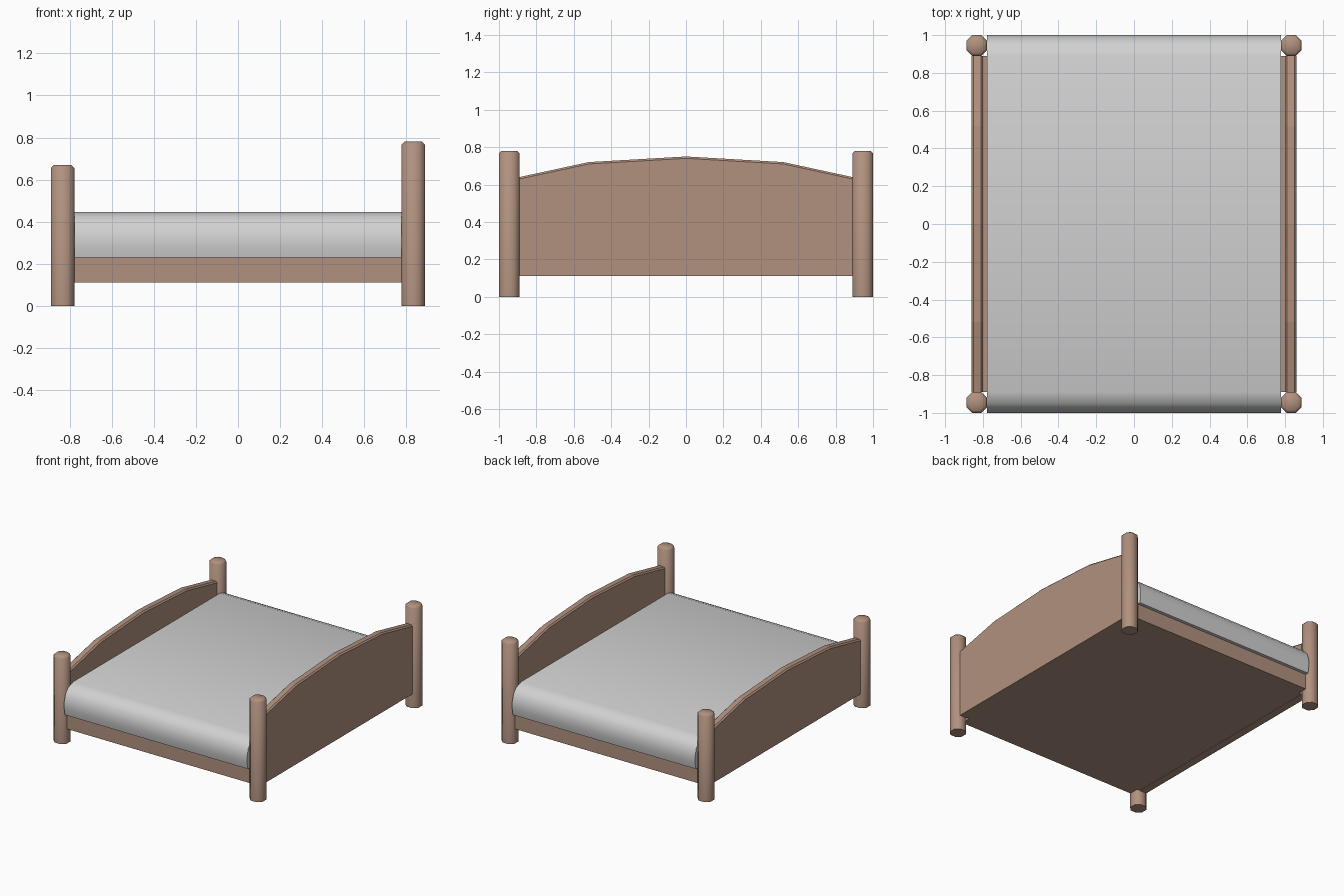
import bpy
import bmesh
import math
from mathutils import Vector

cube = bpy.data.objects.get("Cube")
if cube:
    bpy.data.objects.remove(cube, do_unlink=True)


def material(name, color):
    mat = bpy.data.materials.new(name)
    mat.use_nodes = True
    mat.diffuse_color = color
    mat.node_tree.nodes["Principled BSDF"].inputs["Base Color"].default_value = color
    return mat


wood = material("brown wood", (0.44, 0.285, 0.212, 1))
cloth = material("light grey cloth", (0.64, 0.64, 0.64, 1))


def finish(bm, name, mat, smooth_angle=None):
    bmesh.ops.recalc_face_normals(bm, faces=bm.faces)
    mesh = bpy.data.meshes.new(name)
    bm.to_mesh(mesh)
    bm.free()
    mesh.materials.append(mat)
    obj = bpy.data.objects.new(name, mesh)
    bpy.context.collection.objects.link(obj)
    if smooth_angle:
        bpy.ops.object.select_all(action="DESELECT")
        obj.select_set(True)
        bpy.context.view_layer.objects.active = obj
        bpy.ops.object.shade_smooth_by_angle(angle=math.radians(smooth_angle))
    return obj


def extrude_profile(points, x0, x1):
    """Closed (y, z) outline swept along x."""
    bm = bmesh.new()
    face = bm.faces.new([bm.verts.new((x0, y, z)) for y, z in points])
    result = bmesh.ops.extrude_face_region(bm, geom=[face])
    moved = [v for v in result["geom"] if isinstance(v, bmesh.types.BMVert)]
    bmesh.ops.translate(bm, verts=moved, vec=Vector((x1 - x0, 0, 0)))
    return bm


def box(name, half_x, half_y, z0, z1, mat):
    outline = [(-half_y, z0), (half_y, z0), (half_y, z1), (-half_y, z1)]
    return finish(extrude_profile(outline, -half_x, half_x), name, mat)


def post(name, x, y, height):
    """Square post with chamfered corners and a chamfered top."""
    def ring(half, z):
        cut = half * 0.45
        flat = [(half, cut), (cut, half), (-cut, half), (-half, cut),
                (-half, -cut), (-cut, -half), (cut, -half), (half, -cut)]
        return [bm.verts.new((x + a, y + b, z)) for a, b in flat]

    bm = bmesh.new()
    rings = [ring(0.055, 0), ring(0.055, height - 0.014), ring(0.041, height)]
    bm.faces.new(rings[0])
    bm.faces.new(rings[-1])
    for low, high in zip(rings, rings[1:]):
        for i in range(8):
            j = (i + 1) % 8
            bm.faces.new((low[i], low[j], high[j], high[i]))
    finish(bm, name, wood, 50)


def end_board(name, x, drop):
    """Arched board with softened top edges."""
    arch = [(0.89, 0.64), (0.52, 0.72), (0, 0.75), (-0.52, 0.72), (-0.89, 0.64)]
    outline = [(-0.89, 0.11), (0.89, 0.11)] + [(y, z - drop) for y, z in arch]
    bm = extrude_profile(outline, x - 0.03, x + 0.03)
    rim = [e for e in bm.edges
           if min(v.co.z for v in e.verts) > 0.4
           and abs(e.verts[0].co.x - e.verts[1].co.x) < 0.001]
    bmesh.ops.bevel(bm, geom=rim, offset=0.01, segments=1, affect="EDGES")
    finish(bm, name, wood)


# Posts and boards: the head end (+x) is taller than the foot end
for end, side, drop in (("head", 1, 0), ("foot", -1, 0.11)):
    end_board(end + "_board", side * 0.83, drop)
    for place, y in (("front", -0.945), ("back", 0.945)):
        post(f"{end}_post_{place}", side * 0.833, y, 0.78 - drop)

# Base frame between the posts and out to the boards
box("base_frame", 0.777, 0.965, 0.112, 0.23, wood)
box("base_ledge", 0.802, 0.89, 0.112, 0.229, wood)

# Mattress with rounded long edges
edge = [(0.99, 0.23), (1.0, 0.28), (1.0, 0.33), (0.985, 0.385),
        (0.95, 0.425), (0.89, 0.447)]
outline = edge + [(-y, z) for y, z in reversed(edge)]
finish(extrude_profile(outline, -0.777, 0.777), "mattress", cloth, 40)
